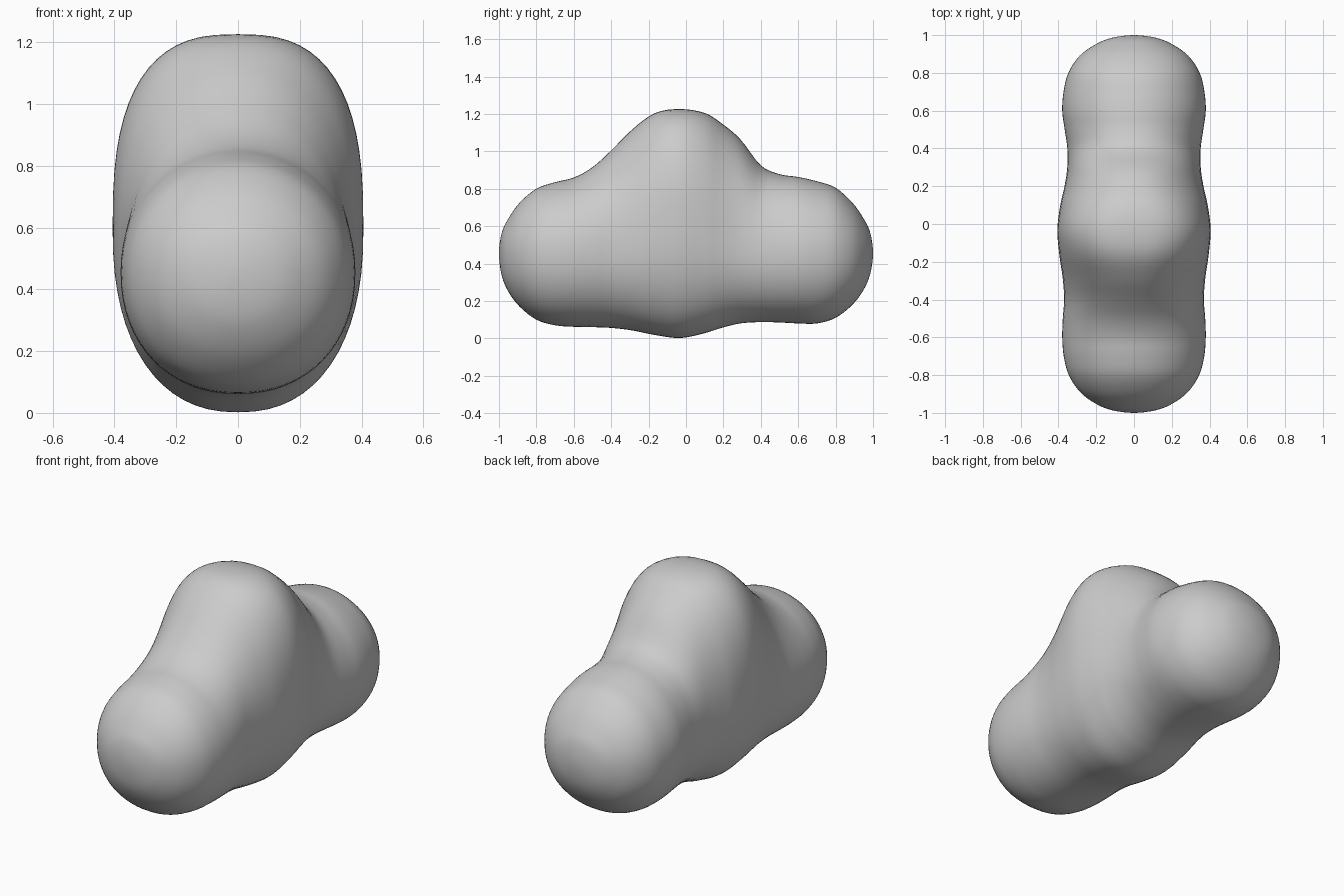
import bpy, bmesh, math

if "Cube" in bpy.data.objects:
    bpy.data.objects.remove(bpy.data.objects["Cube"])

# Stations along the body: y, bottom z, top z, half width
STATIONS = [
    (-1.0, .455, .455, 0), (-.985, .335, .565, .12), (-.95, .25, .64, .205),
    (-.89, .17, .725, .285), (-.8, .10, .80, .345), (-.7, .07, .835, .372),
    (-.6, .062, .86, .38), (-.5, .06, .915, .377), (-.4, .056, 1.005, .37),
    (-.29, .043, 1.115, .377), (-.165, .018, 1.205, .395), (-.03, .002, 1.226, .406),
    (.1, .028, 1.205, .39), (.19, .056, 1.15, .37), (.29, .08, 1.065, .354),
    (.4, .087, .925, .353), (.5, .085, .878, .367), (.6, .08, .863, .38),
    (.7, .08, .84, .373), (.8, .11, .805, .348), (.89, .18, .725, .288),
    (.95, .26, .64, .205), (.985, .345, .565, .12), (1.0, .455, .455, 0)]
STEPS, SIDES = 4, 64


def mirrored(row):
    y, bottom, top, width = row
    return (y, top, bottom, -width)


def spline(p, t):
    a, b, c, d = p
    return tuple(.5 * (2 * b[k] + (c[k] - a[k]) * t
                       + (2 * a[k] - 5 * b[k] + 4 * c[k] - d[k]) * t * t
                       + (3 * b[k] - a[k] - 3 * c[k] + d[k]) * t ** 3) for k in range(4))


def power(v, e):
    return math.copysign(abs(v) ** e, v)


def section(bm, row):
    # Rounded cross-section: boxier and higher in the middle lobe
    y, bottom, top, width = row
    g = math.exp(-((y + .03) / .22) ** 2)
    mid = .455 + .14 * g
    ring = []
    for i in range(SIDES):
        a = 2 * math.pi * i / SIDES
        s, c = math.sin(a), math.cos(a)
        n = 2.05 + .65 * g if s > 0 else 2.15 + .15 * g
        h = top - mid if s > 0 else mid - bottom
        ring.append(bm.verts.new((width * power(c, 2 / n), y, mid + h * power(s, 2 / n))))
    return ring


# Smoothly interpolated rows, leaving out the two end points
pts = [mirrored(STATIONS[1])] + STATIONS + [mirrored(STATIONS[-2])]
rows = [spline(pts[i:i + 4], j / STEPS) for i in range(len(pts) - 3) for j in range(STEPS)][1:]

# Three-lobed blob body
bm = bmesh.new()
rings = [section(bm, r) for r in rows]
for a, b in zip(rings, rings[1:]):
    for i in range(SIDES):
        k = (i + 1) % SIDES
        bm.faces.new((a[i], a[k], b[k], b[i]))
for ring, y in ((rings[0], -1), (rings[-1], 1)):
    tip = bm.verts.new((0, y, .455))
    for i in range(SIDES):
        bm.faces.new((ring[i], ring[(i + 1) % SIDES], tip))
bmesh.ops.recalc_face_normals(bm, faces=bm.faces)
for f in bm.faces:
    f.smooth = True
mesh = bpy.data.meshes.new("blob_body")
bm.to_mesh(mesh)
bm.free()
bpy.context.collection.objects.link(bpy.data.objects.new("blob_body", mesh))
